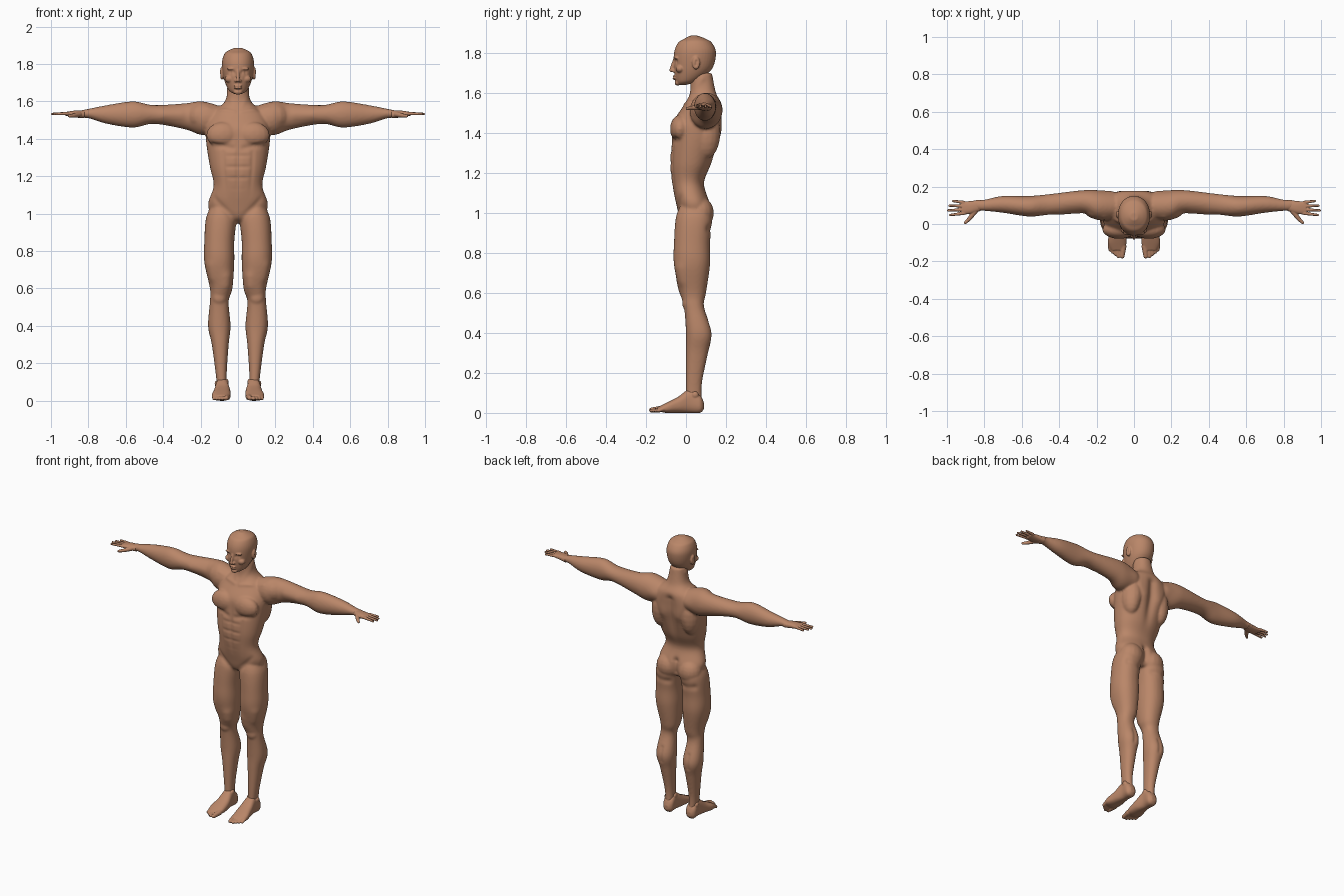
import bpy, bmesh, math
from mathutils import Vector, Matrix

cube = bpy.data.objects.get("Cube")
if cube:
    bpy.data.objects.remove(cube)

skin = bpy.data.materials.new("warm_brown_skin")
skin.use_nodes = True
skin.diffuse_color = (.49, .24, .14, 1)
shader = skin.node_tree.nodes["Principled BSDF"]
shader.inputs["Base Color"].default_value = skin.diffuse_color
shader.inputs["Roughness"].default_value = .7


def smooth_rings(rings, steps=6):
    """Catmull-Rom interpolation between the given cross-sections."""
    result = []
    padded = [rings[0], *rings, rings[-1]]
    for before, start, end, after in zip(padded, padded[1:], padded[2:], padded[3:]):
        for step in range(steps):
            t = step / steps
            ring = []
            for a, b, c, d in zip(before, start, end, after):
                bend = 2 * a - 5 * b + 4 * c - d
                twist = 3 * (b - c) + d - a
                ring.append(b + t / 2 * (c - a + t * (bend + t * twist)))
            result.append(ring)
    return result + [rings[-1]]


def loft(bm, axis, rings, boxy, sides=40):
    """Closed skin through rings of (position, low, high, low, high)."""
    loops = []
    for position, low_u, high_u, low_v, high_v in smooth_rings(rings):
        loop = []
        for i in range(sides):
            angle = math.tau * i / sides
            c, s = math.cos(angle), math.sin(angle)
            u = (low_u + high_u) / 2 + (high_u - low_u) / 2 * math.copysign(abs(c) ** boxy, c)
            v = (low_v + high_v) / 2 + (high_v - low_v) / 2 * math.copysign(abs(s) ** boxy, s)
            point = {"x": (position, u, v), "y": (u, position, v), "z": (u, v, position)}[axis]
            loop.append(bm.verts.new(point))
        loops.append(loop)
    for lower, upper in zip(loops, loops[1:]):
        for i in range(sides):
            j = (i + 1) % sides
            bm.faces.new((lower[i], lower[j], upper[j], upper[i]))
    bm.faces.new(loops[0][::-1])
    bm.faces.new(loops[-1])


def symmetric_loft(bm, rings, boxy):
    """Upright form from rings of (height, half width, front, back)."""
    loft(bm, "z", [(z, -w, w, front, back) for z, w, front, back in rings], boxy)


def blob(bm, centre, radii):
    matrix = Matrix.Translation(centre) @ Matrix.Diagonal((*radii, 1))
    bmesh.ops.create_uvsphere(bm, u_segments=16, v_segments=10, radius=1, matrix=matrix)


def finger(bm, start, end, thick, thin, beads=10):
    """Tapering round-ended rod."""
    for i in range(beads):
        t = i / (beads - 1)
        radius = thick + (thin - thick) * t
        blob(bm, Vector(start).lerp(Vector(end), t), [radius] * 3)


def mirror(bm, keep_original=True):
    geometry = bm.verts[:] + bm.edges[:] + bm.faces[:]
    if keep_original:
        geometry = bmesh.ops.duplicate(bm, geom=geometry)["geom"]
    verts = [g for g in geometry if isinstance(g, bmesh.types.BMVert)]
    faces = [g for g in geometry if isinstance(g, bmesh.types.BMFace)]
    bmesh.ops.scale(bm, vec=(-1, 1, 1), verts=verts)
    bmesh.ops.reverse_faces(bm, faces=faces)


def sculpt(mesh, strokes):
    """Raise or sink the skin along short strokes, the same on both sides."""
    points = [v.co.copy() for v in mesh.vertices]
    normals = [v.normal.copy() for v in mesh.vertices]
    for start, end, radius, height in strokes:
        a, b = Vector(start), Vector(end)
        line = b - a
        reach = 2.5 * radius
        low, high = min(a.z, b.z) - reach, max(a.z, b.z) + reach
        for point, normal in zip(points, normals):
            if low < point.z < high:
                offset = Vector((abs(point.x), point.y, point.z)) - a
                t = max(0, min(1, offset.dot(line) / line.length_squared))
                distance = (offset - line * t).length
                if distance < reach:
                    point += normal * height * math.exp(-(distance / radius) ** 2)
    mesh.vertices.foreach_set("co", [value for point in points for value in point])
    mesh.update()


def finish(bm, name, voxel, smoothing, strokes=()):
    """Fuse the overlapping forms into one smooth skin."""
    rough = bpy.data.meshes.new(name + "_rough")
    bm.to_mesh(rough)
    bm.free()
    obj = bpy.data.objects.new(name, rough)
    bpy.context.collection.objects.link(obj)
    remesh = obj.modifiers.new("fuse", "REMESH")
    remesh.mode = "VOXEL"
    remesh.voxel_size = voxel
    relax = obj.modifiers.new("relax", "SMOOTH")
    relax.iterations = smoothing
    relax.factor = .5
    graph = bpy.context.evaluated_depsgraph_get()
    mesh = bpy.data.meshes.new_from_object(obj.evaluated_get(graph))
    obj.modifiers.clear()
    obj.data = mesh
    bpy.data.meshes.remove(rough)
    mesh.name = name
    if strokes:
        sculpt(mesh, strokes)
    mesh.materials.clear()
    mesh.materials.append(skin)
    mesh.shade_smooth()


# Body: leg, arm and muscles of one side, mirrored, then the torso and neck
body = bmesh.new()
leg = [(1.06, .03, .13, -.02, .1), (.98, .01, .17, -.05, .13), (.85, .02, .18, -.06, .12),
       (.74, .02, .18, -.06, .12), (.6, .03, .15, -.03, .1), (.53, .05, .15, -.01, .09),
       (.4, .04, .16, 0, .13), (.3, .05, .14, 0, .11), (.15, .06, .12, 0, .08), (.05, .06, .11, 0, .08)]
loft(body, "z", leg, .9)
arm = [(.08, .03, .16, 1.44, 1.57), (.19, .02, .18, 1.42, 1.6), (.28, .06, .18, 1.45, 1.59),
       (.45, .05, .16, 1.48, 1.58), (.56, .04, .15, 1.46, 1.6), (.7, .06, .15, 1.48, 1.58),
       (.8, .07, .13, 1.51, 1.56), (.85, .07, .13, 1.51, 1.55)]
loft(body, "x", arm, 1)
blob(body, (.08, -.03, 1.42), (.09, .05, .07))   # chest muscle
blob(body, (.2, .1, 1.52), [.075] * 3)           # shoulder muscle
blob(body, (.11, .1, 1.39), (.06, .07, .12))     # side of back
blob(body, (.08, .07, 1), (.08, .07, .08))       # buttock
blob(body, (.1, .01, .55), (.04, .03, .04))      # kneecap
mirror(body)
torso = [(.95, .06, .01, .09), (.98, .13, -.03, .12), (1.05, .16, -.05, .12), (1.15, .13, -.07, .09),
         (1.25, .15, -.08, .13), (1.38, .17, -.07, .17), (1.46, .17, -.06, .18), (1.54, .14, -.01, .18),
         (1.6, .07, .02, .15), (1.7, .05, .02, .13)]
symmetric_loft(body, torso, .9)
body_strokes = [
    ((0, -.08, 1.1), (0, -.08, 1.47), .013, -.006),      # front midline
    ((.03, -.08, 1.35), (.13, -.05, 1.37), .016, -.007), # under the chest
    ((0, .15, 1.1), (0, .18, 1.5), .03, -.018),          # spine
    ((0, .13, .93), (0, .11, 1.06), .02, -.02),          # buttock cleft
    ((.04, .12, .91), (.14, .11, .92), .02, -.007),      # buttock crease
    ((.02, 0, 1.54), (.16, .03, 1.57), .012, .005),      # collarbone
    ((.07, .18, 1.4), (.12, .18, 1.5), .04, .008),       # shoulder blade
    ((.03, -.05, .98), (.13, -.04, 1.08), .016, -.006),  # groin line
    ((.02, .02, 1.56), (.05, .08, 1.67), .013, .005),    # neck tendon
    ((.31, .06, 1.53), (.39, .05, 1.53), .03, .006),     # front of upper arm
    ((.06, -.03, .62), (.06, -.03, .66), .03, .007),     # inner thigh above knee
    ((.15, -.03, .66), (.15, -.03, .72), .03, .006),     # outer thigh
    ((.1, .13, .36), (.1, .12, .45), .013, -.005),       # calf split
    ((.07, -.07, 1.1), (.08, -.07, 1.33), .012, -.004),  # side of belly
]
for height in (1.13, 1.19, 1.25, 1.31):                  # belly folds
    body_strokes.append(((0, -.08, height), (.06, -.08, height), .01, -.004))
finish(body, "body", .007, 6, body_strokes)

# Head: paired features mirrored, then the skull, nose, mouth and chin
head = bmesh.new()
blob(head, (.086, .05, 1.75), (.012, .02, .034))       # ear
blob(head, (.03, -.047, 1.774), (.03, .014, .009))     # brow
blob(head, (.045, -.03, 1.72), (.026, .022, .02))      # cheek
blob(head, (.011, -.062, 1.71), (.009, .012, .008))    # nostril
mirror(head)
skull = [(1.64, .02, -.04, 0), (1.66, .05, -.05, .06), (1.72, .075, -.06, .13), (1.8, .086, -.06, .15),
         (1.85, .075, -.04, .13), (1.87, .055, -.01, .1), (1.886, .02, .02, .06)]
symmetric_loft(head, skull, .95)
finger(head, (0, -.058, 1.765), (0, -.074, 1.713), .008, .01)   # nose
for lip in (1.672, 1.683):
    blob(head, (0, -.056, lip), (.022, .012, .006))
blob(head, (0, -.042, 1.65), (.024, .015, .014))                # chin
finish(head, "head", .004, 3, [
    ((.028, -.056, 1.755), (.038, -.05, 1.755), .012, -.009),   # eye socket
    ((.03, -.05, 1.754), (.034, -.05, 1.754), .009, .006),      # eye
    ((0, -.066, 1.678), (.02, -.056, 1.678), .004, -.004),      # mouth line
    ((.098, .05, 1.74), (.098, .053, 1.757), .008, -.006),      # ear hollow
])

# Hands and feet, each built as the left one and flipped for the right
for side in ("left", "right"):
    hand = bmesh.new()
    palm = [(.82, .07, .13, 1.51, 1.55), (.87, .055, .123, 1.514, 1.551), (.92, .05, .12, 1.523, 1.544)]
    loft(hand, "x", palm, .85)
    for i, tip in enumerate((.983, .993, .986, .966)):
        finger(hand, (.91, .057 + .0195 * i, 1.535), (tip, .048 + .025 * i, 1.533), .0095, .007)
    knuckle = (.88, .028, 1.524)
    finger(hand, (.85, .068, 1.53), knuckle, .015, .011)
    finger(hand, knuckle, (.902, .007, 1.522), .011, .008)

    foot = bmesh.new()
    sole = [(.09, .07, .1, .02, .05), (.07, .05, .12, 0, .09), (.02, .05, .12, 0, .12),
            (-.04, .04, .13, 0, .08), (-.1, .04, .14, 0, .05), (-.14, .05, .12, .01, .03)]
    loft(foot, "y", sole, .8)
    finger(foot, (.057, -.12, .02), (.063, -.172, .014), .017, .013)   # big toe
    for i in range(4):
        x = .084 + .015 * i
        finger(foot, (x, -.11, .022), (x, -.174 + .012 * i, .011), .011, .009)
    for ankle in ((.062, .03, .1), (.113, .045, .09)):
        blob(foot, ankle, (.012, .018, .018))

    for part, bm, voxel in (("hand", hand, .003), ("foot", foot, .004)):
        if side == "right":
            mirror(bm, keep_original=False)
        finish(bm, f"{part}_{side}", voxel, 2)
